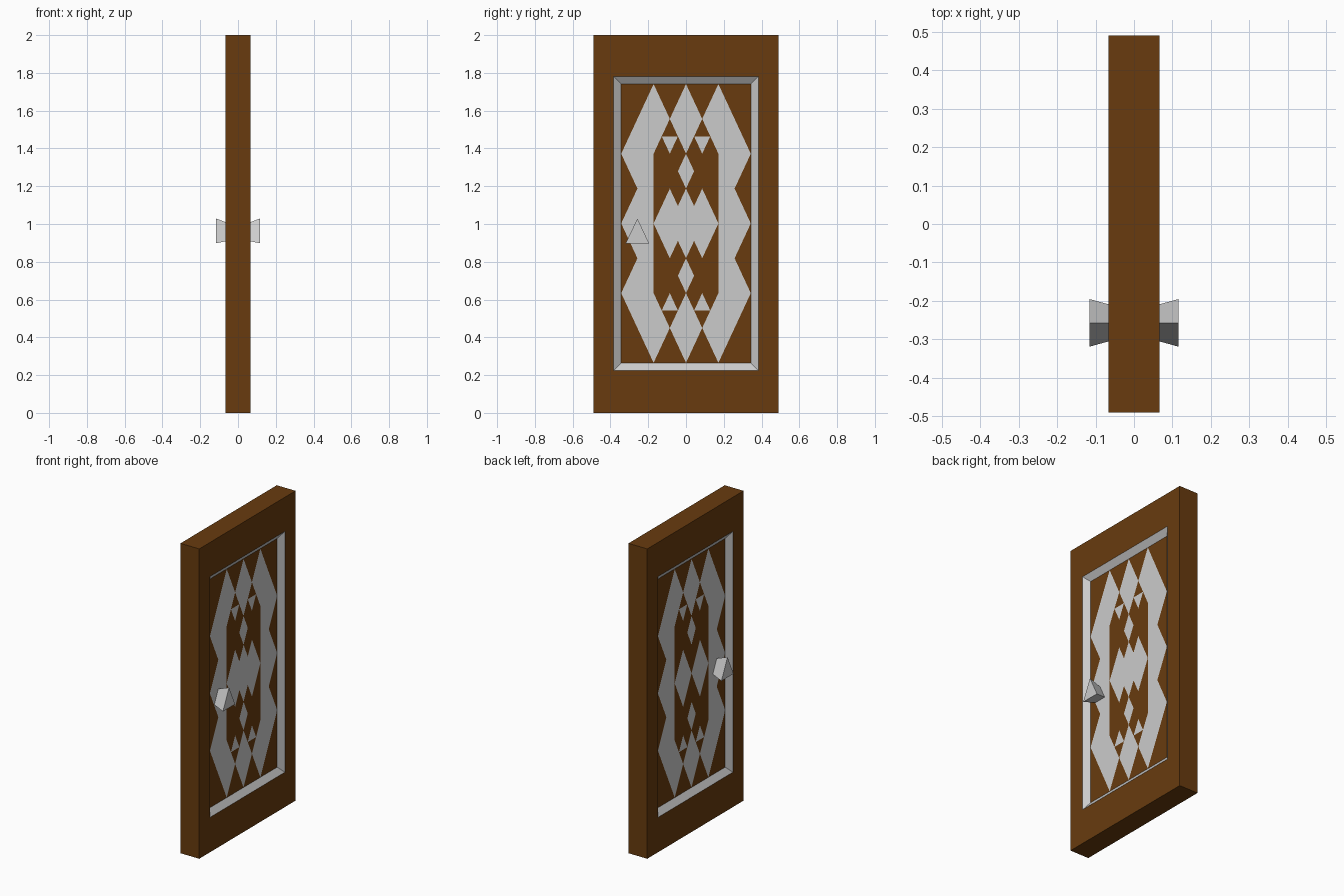
import bpy, bmesh

if "Cube" in bpy.data.objects:
    bpy.data.objects.remove(bpy.data.objects["Cube"])

HALF = 0.067           # half thickness of the door
PANEL = 0.039          # half thickness at the sunken panel
MID = 1.003            # panel centre height
CELL_Y, CELL_Z = 0.343 / 4, 0.738 / 4   # pattern grid cell

brown = bpy.data.materials.new("brown_wood")
brown.diffuse_color = (0.138, 0.044, 0.0045, 1)
brown.use_nodes = True
brown.node_tree.nodes["Principled BSDF"].inputs["Base Color"].default_value = brown.diffuse_color
grey = bpy.data.materials.new("plain_grey")
grey.diffuse_color = (0.8, 0.8, 0.8, 1)
grey.use_nodes = True
grey.node_tree.nodes["Principled BSDF"].inputs["Base Color"].default_value = grey.diffuse_color


def finish(name, bm, mats=()):
    mesh = bpy.data.meshes.new(name)
    bm.to_mesh(mesh)
    bm.free()
    for m in mats:
        mesh.materials.append(m)
    obj = bpy.data.objects.new(name, mesh)
    bpy.context.collection.objects.link(obj)
    return obj


def loft(bm, sections, grey_bands=()):
    """Skin a list of closed point loops and cap both ends."""
    rings = [[bm.verts.new(p) for p in s] for s in sections]
    for k, (a, b) in enumerate(zip(rings, rings[1:])):
        n = len(a)
        for i in range(n):
            j = (i + 1) % n
            f = bm.faces.new((a[i], a[j], b[j], b[i]))
            f.material_index = 1 if k in grey_bands else 0
    bm.faces.new(rings[0])
    bm.faces.new(rings[-1])
    bmesh.ops.recalc_face_normals(bm, faces=bm.faces)


def rect(x, y, z0, z1):
    return [(x, -y, z0), (x, y, z0), (x, y, z1), (x, -y, z1)]


# door slab: sunken panel with sloped grey edges on both faces
half = [(PANEL, 0.343, MID - 0.738, MID + 0.738),
        (HALF, 0.383, 0.225, 1.78),
        (HALF, 0.491, 0.0, 2.0)]
bm = bmesh.new()
loft(bm, [rect(-x, *r) for x, *r in half] + [rect(*s) for s in reversed(half)],
     grey_bands=(0, 4))
finish("door_slab", bm, (brown, grey))


# diamond inlay, drawn on a grid of 8 x 8 cells
def diamond(u, v, r=1):
    return [(u - r, v), (u, v + r), (u + r, v), (u, v - r)]


border = [(-2, 4), (-4, 2), (-3, 1), (-4, 0), (-3, -1), (-4, -2), (-2, -4),
          (-1, -3), (-2, -2), (-2, 2), (-1, 3)]
shapes = [border, [(-u, v) for u, v in border]]
for s in (1, -1):
    shapes += [diamond(0, 3 * s), diamond(0, 1.5 * s, 0.5)]
    for c in (-1, 1):
        shapes.append([(c - 0.5, 2.5 * s), (c + 0.5, 2.5 * s), (c, 2 * s)])
merged = [(-2, 0), (-1, 1), (-0.5, 0.5), (0, 1), (0.5, 0.5), (1, 1),
          (2, 0), (1, -1), (0.5, -0.5), (0, -1), (-0.5, -0.5), (-1, -1)]
centres = {1: [merged], -1: [diamond(-1, 0), diamond(1, 0)]}

for side, label in ((1, "right"), (-1, "left")):
    bm = bmesh.new()
    for poly in shapes + centres[side]:
        f = bm.faces.new([bm.verts.new((side * (PANEL + 0.0006), u * CELL_Y, MID + v * CELL_Z))
                          for u, v in poly])
        f.normal_update()
        if f.normal.x * side < 0:
            f.normal_flip()
    bmesh.ops.triangulate(bm, faces=bm.faces[:])
    finish("diamond_inlay_" + label, bm)


# flared three-sided knobs
def triangle(x, s):
    return [(x, -0.2575 + s * y, 0.943 + s * z)
            for y, z in ((-0.062, -0.045), (0.062, -0.045), (0, 0.086))]


for side, label in ((1, "right"), (-1, "left")):
    bm = bmesh.new()
    loft(bm, [triangle(side * 0.035, 0.64), triangle(side * 0.116, 1.0)])
    finish("knob_" + label, bm)
